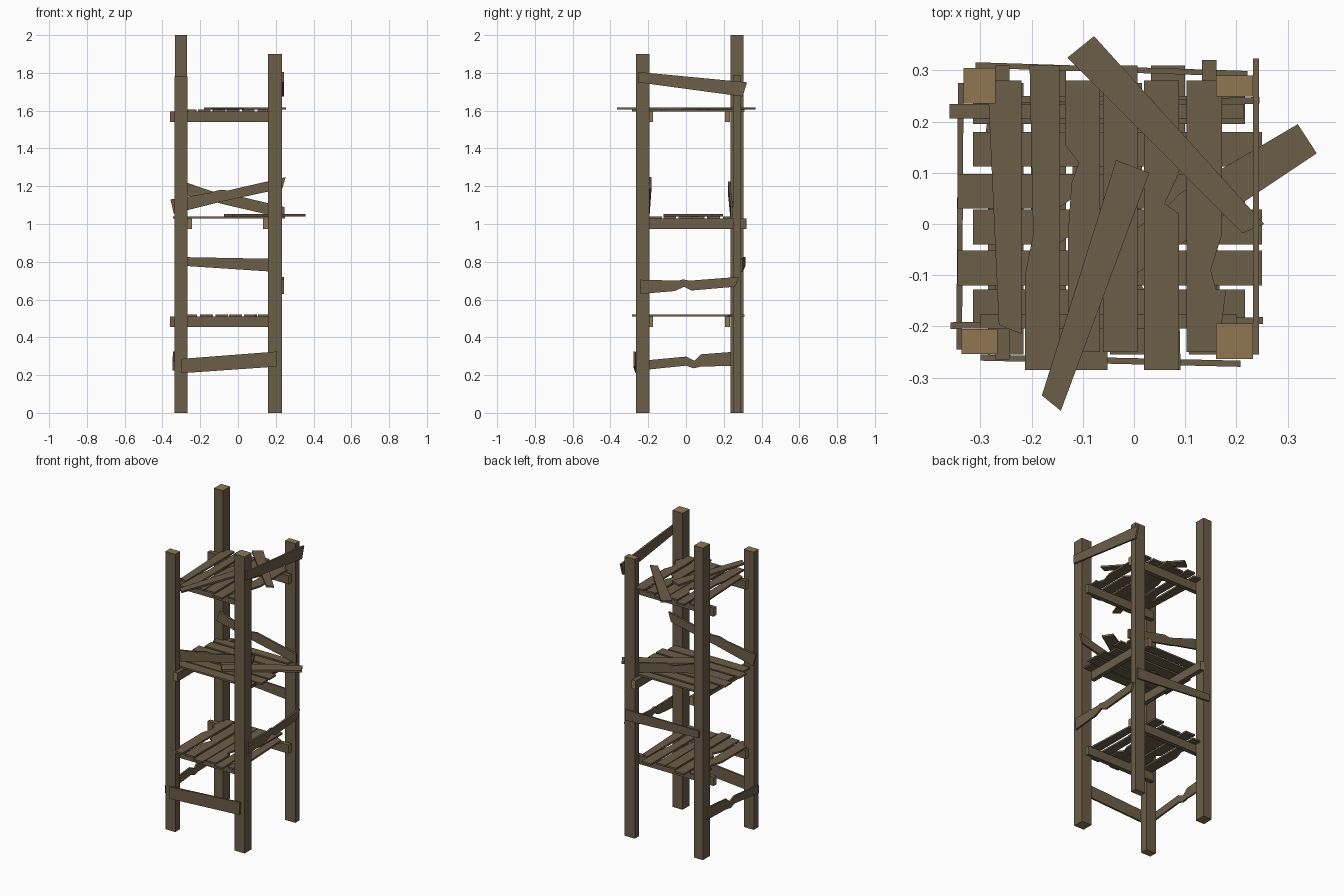
import bpy, bmesh
from mathutils import Vector


def material(name, rgb):
    m = bpy.data.materials.new(name)
    m.diffuse_color = (*rgb, 1)
    return m


WOOD = material("weathered wood", (0.15, 0.11, 0.066))
END = material("cut end grain", (0.28, 0.185, 0.082))


def board(name, outline, plane, d0, thick, d1=None, end_axis=None):
    """Extrude an outline drawn in plane 'xy', 'xz' or 'yz'; d0..d1 slants the board in depth."""
    d1 = d0 if d1 is None else d1
    us = [p[0] for p in outline]
    u0, u1 = min(us), max(us)
    bm = bmesh.new()

    def vert(u, v, off):
        d = d0 + (d1 - d0) * (u - u0) / (u1 - u0) + off
        return bm.verts.new({"xy": (u, v, d), "xz": (u, d, v), "yz": (d, u, v)}[plane])

    a = [vert(u, v, 0) for u, v in outline]
    b = [vert(u, v, thick) for u, v in outline]
    bm.faces.new(a)
    bm.faces.new(b[::-1])
    n = len(a)
    for i in range(n):
        j = (i + 1) % n
        bm.faces.new((a[i], b[i], b[j], a[j]))
    bmesh.ops.recalc_face_normals(bm, faces=bm.faces)
    bm.normal_update()
    # cut ends show the paler grain
    if end_axis is not None:
        for f in bm.faces:
            f.material_index = int(abs(f.normal[end_axis]) > 0.9)
    me = bpy.data.meshes.new(name)
    bm.to_mesh(me)
    bm.free()
    me.materials.append(WOOD)
    me.materials.append(END)
    ob = bpy.data.objects.new(name, me)
    bpy.context.collection.objects.link(ob)
    return ob


def rect(x0, x1, y0, y1):
    return [(x0, y0), (x1, y0), (x1, y1), (x0, y1)]


# Corner posts
for name, x0, x1, y0, y1, h in (
        ("back_left_post", -0.333, -0.271, 0.235, 0.305, 2.0),
        ("front_left_post", -0.337, -0.267, -0.254, -0.205, 1.78),
        ("front_right_post", 0.16, 0.232, -0.264, -0.194, 1.9),
        ("back_right_post", 0.16, 0.232, 0.249, 0.29, 1.79)):
    board(name, rect(x0, x1, y0, y1), "xy", 0, h, end_axis=2)

# Beams under the lower and upper shelves (along x)
for level, z in (("lower", 0.455), ("upper", 1.54)):
    board(level + "_front_beam", rect(-0.30, 0.20, z, z + 0.055), "xz", -0.204, 0.028, end_axis=0)
    board(level + "_back_beam", rect(-0.36, 0.215, z, z + 0.055), "xz", 0.206, 0.028, end_axis=0)

# Beams under the middle shelf (along y)
board("middle_left_beam", rect(-0.265, 0.31, 0.974, 1.029), "yz", -0.271, 0.028, end_axis=1)
board("middle_right_beam", rect(-0.20, 0.32, 0.974, 1.029), "yz", 0.133, 0.028, end_axis=1)

# Shelf boards running front to back, some chipped; lower shelf is the upper one turned round
deck = [
    [(-0.286, 0.28), (-0.22, 0.28), (-0.22, -0.215), (-0.264, -0.197)],
    [(-0.204, 0.31), (-0.146, 0.31), (-0.146, -0.285), (-0.213, -0.285), (-0.213, -0.10), (-0.197, -0.02)],
    [(-0.135, 0.28), (-0.066, 0.28), (-0.066, -0.25), (-0.129, -0.25), (-0.129, -0.02),
     (-0.122, 0.08), (-0.108, 0.12), (-0.135, 0.155)],
    rect(-0.061, 0.007, -0.25, 0.31),
    [(0.02, -0.285), (0.088, -0.285), (0.088, 0.02), (0.06, 0.04), (0.088, 0.10), (0.088, 0.28), (0.02, 0.28)],
    [(0.103, 0.28), (0.172, 0.28), (0.172, -0.02), (0.15, -0.09), (0.16, -0.128), (0.18, -0.128),
     (0.172, -0.19), (0.172, -0.25), (0.103, -0.25)],
]
for i, o in enumerate(deck):
    board(f"upper_shelf_board_{i + 1}", o, "xy", 1.596, 0.011)
    board(f"lower_shelf_board_{i + 1}", [(-0.113 - x, 0.025 - y) for x, y in o], "xy", 0.509, 0.011)

# Middle shelf boards running side to side
for i, (x0, x1, y0, y1) in enumerate((
        (-0.315, 0.217, 0.195, 0.25), (-0.315, 0.25, 0.112, 0.18), (-0.345, 0.217, 0.03, 0.098),
        (-0.315, 0.25, -0.04, 0.028), (-0.345, 0.25, -0.12, -0.052), (-0.315, 0.217, -0.196, -0.128))):
    o = rect(x0, x1, y0, y1)
    if i in (2, 3):  # chipped edge
        o[1:1] = [(-0.15, y0), (-0.12, y0 + 0.02), (-0.08, y0)]
    board(f"middle_shelf_board_{i + 1}", o, "xy", 1.029, 0.011)

# Loose boards lying on the shelves
board("loose_board_back", [(-0.13, 0.325), (-0.078, 0.367), (0.254, 0.0), (0.212, -0.018)], "xy", 1.607, 0.011)
board("loose_board_front", [(-0.035, 0.125), (0.03, 0.10), (-0.143, -0.365), (-0.18, -0.335)], "xy", 1.607, 0.011)
board("loose_board_middle", [(0.32, 0.195), (0.357, 0.138), (-0.03, -0.12), (-0.075, -0.065),
                             (0.06, 0.03), (0.09, 0.06)], "xy", 1.04, 0.013)

# Rails nailed outside the posts
board("front_lower_rail", [(-0.30, 0.21), (0.205, 0.245), (0.208, 0.325), (-0.30, 0.286)],
      "xz", -0.267, 0.012, -0.279)
board("back_rail", [(-0.31, 0.78), (0.222, 0.745), (0.222, 0.815), (-0.31, 0.825)], "xz", 0.305, 0.011, 0.288)
board("left_lower_rail", [(-0.245, 0.225), (0.0, 0.25), (0.04, 0.236), (0.08, 0.245), (0.275, 0.25),
                          (0.275, 0.325), (0.08, 0.31), (0.045, 0.276), (0.0, 0.298), (-0.245, 0.275)],
      "yz", -0.347, 0.011, -0.344)
board("right_middle_rail", [(-0.24, 0.63), (-0.06, 0.645), (-0.01, 0.668), (0.03, 0.648), (0.26, 0.668),
                            (0.28, 0.72), (0.02, 0.70), (-0.015, 0.707), (-0.04, 0.70), (-0.24, 0.705)],
      "yz", 0.232, 0.012)
board("right_top_rail", [(-0.255, 1.75), (0.30, 1.675), (0.323, 1.75), (-0.255, 1.805)], "yz", 0.232, 0.012)

# Slanted braces inside the posts above the middle shelf
board("front_brace", [(-0.34, 1.055), (-0.08, 1.12), (0.235, 1.188), (0.252, 1.248), (-0.05, 1.178),
                      (-0.10, 1.18), (-0.15, 1.165), (-0.358, 1.13)], "xz", -0.205, 0.013, -0.195)
board("back_brace", [(-0.31, 1.16), (-0.13, 1.12), (-0.08, 1.105), (0.245, 1.03), (0.245, 1.09),
                     (-0.03, 1.155), (-0.07, 1.15), (-0.29, 1.225)], "xz", 0.222, 0.013, 0.235)
